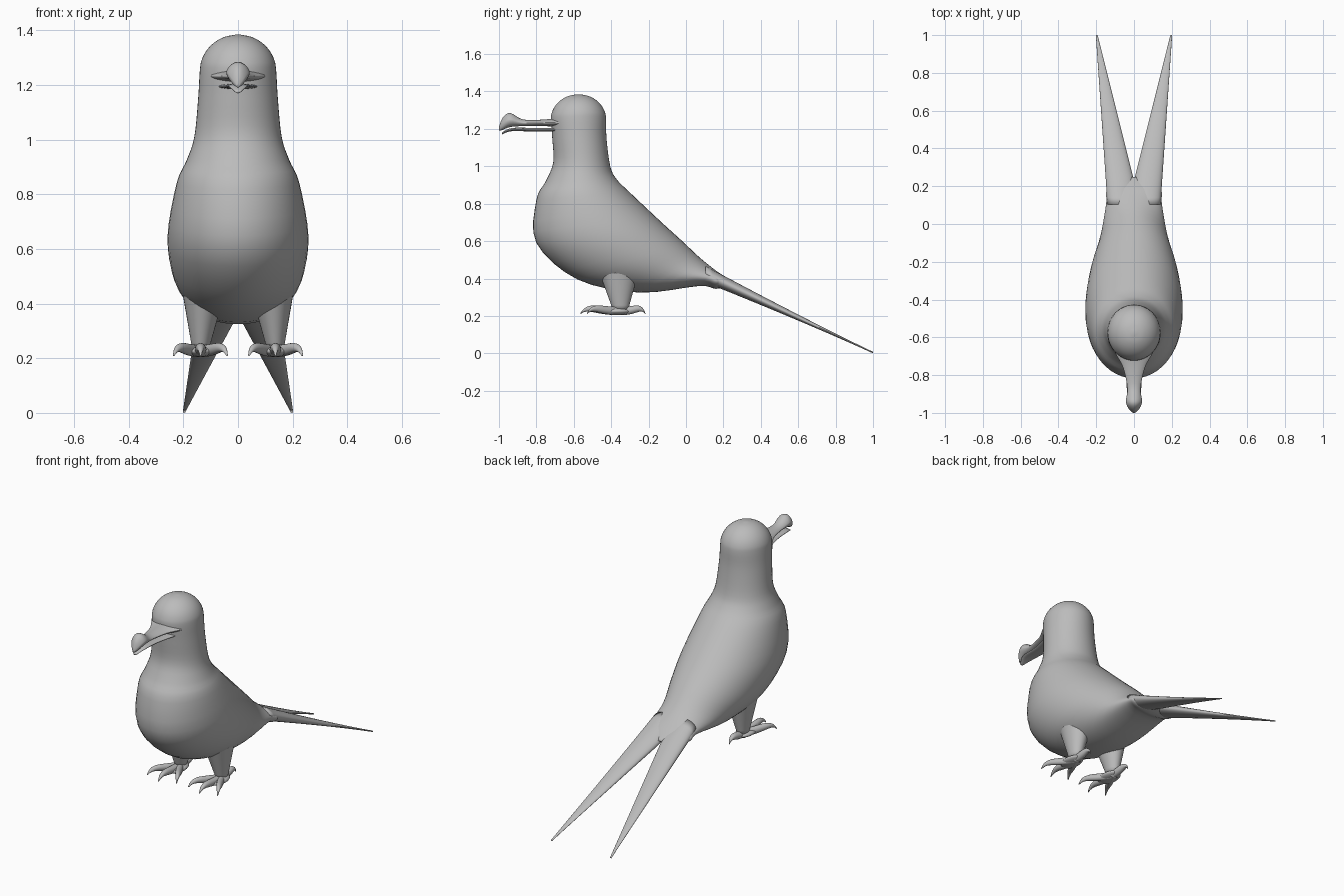
import bpy, bmesh, math

default_cube = bpy.data.objects.get("Cube")
if default_cube:
    bpy.data.objects.remove(default_cube, do_unlink=True)

COLOUR = (.5, .5, .5, 1)
grey = bpy.data.materials.new("plain grey")
grey.use_nodes = True
grey.diffuse_color = COLOUR
grey.node_tree.nodes["Principled BSDF"].inputs["Base Color"].default_value = COLOUR


def steps(start, end, count):
    """Evenly spaced values including both ends."""
    return [start + (end - start) * i / count for i in range(count + 1)]


def interpolate(rows, cuts=4):
    """Pass a smooth spline through rows of numbers."""
    result = []
    last = len(rows) - 1
    for i in range(last):
        before, start = rows[max(i - 1, 0)], rows[i]
        end, after = rows[i + 1], rows[min(i + 2, last)]
        for step in range(cuts):
            t = step / cuts
            result.append([
                b + t * ((c - a) / 2 + t * ((a - 2.5 * b + 2 * c - d / 2)
                                            + t * (1.5 * (b - c) + (d - a) / 2)))
                for a, b, c, d in zip(before, start, end, after)])
    return result + [rows[-1]]


def loft(name, rings, sides=32, paired=False, crest=1):
    """Skin elliptical rings: centre x, upper y, upper z, lower y, lower z, half width.
    A crest above one sharpens the upper half of each section."""
    bm = bmesh.new()
    loops = []
    for centre, upper_y, upper_z, lower_y, lower_z, width in rings:
        loop = []
        for angle in steps(0, math.tau, sides)[:-1]:
            lift = math.cos(angle)
            if lift > 0:
                lift = lift ** crest
            blend = (1 + lift) / 2
            loop.append(bm.verts.new((centre + width * math.sin(angle),
                                      lower_y + (upper_y - lower_y) * blend,
                                      lower_z + (upper_z - lower_z) * blend)))
        loops.append(loop)
    for near, far in zip(loops, loops[1:]):
        for i in range(sides):
            bm.faces.new((near[i - 1], near[i], far[i], far[i - 1]))
    bm.faces.new(loops[0])
    bm.faces.new(loops[-1])
    bmesh.ops.recalc_face_normals(bm, faces=bm.faces)
    for face in bm.faces:
        face.smooth = True
    mesh = bpy.data.meshes.new(name)
    bm.to_mesh(mesh)
    bm.free()
    mesh.materials.append(grey)
    part = bpy.data.objects.new(name, mesh)
    bpy.context.collection.objects.link(part)
    if paired:
        part.modifiers.new("Mirror", "MIRROR").use_mirror_merge = False


# Domed head running into the neck, breast and rump
dome = []
for angle in steps(.06, math.pi / 2, 5):
    reach = .148 * math.sin(angle)
    height = 1.25 + .135 * math.cos(angle)
    dome.append((-.575 + reach, height, -.575 - reach, height, .14 * math.sin(angle)))
trunk = [
    (-.425, 1.15, -.715, 1.15, .146),
    (-.405, 1, -.71, 1.02, .16),
    (-.37, .93, -.75, .92, .188),
    (-.3, .86, -.8, .82, .225),
    (-.13, .7, -.8, .59, .258),
    (-.02, .6, -.58, .395, .235),
    (.07, .515, -.25, .325, .18),
    (.15, .45, .07, .36, .147),
    (.2, .415, .16, .345, .14),
    (.25, .37, .24, .36, .02),
]
loft("body", [(0, *row) for row in interpolate(dome + trunk)], sides=48)

# Forked tail: straight prongs tapering to points
prongs = []
for t in steps(-.12, 1, 24):
    y = .2 + .8 * t
    outer = .147 + .055 * t
    inner = max(0, (y - .23) / 4)
    middle = .378 - .374 * t
    thick = .004 + .034 * (1 - t) ** 1.5
    prongs.append(((outer + inner) / 2, y, middle + thick, y, middle - thick,
                   (outer - inner) / 2))
loft("tail_prongs", prongs, paired=True)


# Hooked bill in two halves, from rows of y, top, bottom and half width
def bill(name, rows, crest):
    rings = [(0, y, top, y, bottom, width) for y, top, bottom, width in interpolate(rows)]
    loft(name, rings, crest=crest)


bill("upper_bill", [
    (-.6, 1.27, 1.21, .12),
    (-.68, 1.26, 1.21, .1),
    (-.76, 1.25, 1.215, .058),
    (-.87, 1.25, 1.215, .035),
    (-.94, 1.285, 1.21, .043),
    (-.98, 1.26, 1.195, .027),
    (-1, 1.21, 1.19, .005)], crest=1.5)
bill("lower_bill", [
    (-.6, 1.205, 1.185, .1),
    (-.8, 1.205, 1.185, .045),
    (-.93, 1.205, 1.188, .035),
    (-.985, 1.18, 1.17, .01)], crest=1)

# Legs: thighs tapering into the ankles
ANKLE = .137
legs = []
for t in steps(0, 1, 8):
    y = -.36 + .01 * t
    z = .45 - .22 * t
    depth = .11 - .07 * t
    legs.append((ANKLE - .012 * (1 - t), y + depth, z, y - depth, z, .08 - .05 * t))
loft("legs", legs, paired=True)

# Feet: flat pads carrying three fanned front toes and one rear toe
pads = []
for angle in steps(.1, math.pi - .1, 12):
    y = -.38 + .08 * math.cos(angle)
    swell = math.sin(angle)
    pads.append((ANKLE, y, .225 + .02 * swell, y, .225 - .02 * swell, .05 * swell))
loft("foot_pads", pads, paired=True)


def toe(name, tip_x, tip_y):
    """A toe that rises to a knuckle, then hooks down into a claw."""
    rings = []
    for t in steps(-.1, 1, 22):
        x = ANKLE + (tip_x - ANKLE) * t
        y = -.35 + (tip_y + .35) * t
        z = .226 + .03 * t ** 2 - .045 * t ** 8
        radius = .003 + .019 * (1 - t ** 4)
        rings.append((x, y, z + radius, y, z - radius, radius))
    loft(name, rings, sides=16, paired=True)


toe("outer_toes", .235, -.53)
toe("middle_toes", ANKLE, -.565)
toe("inner_toes", .04, -.53)
toe("rear_toes", ANKLE, -.217)
